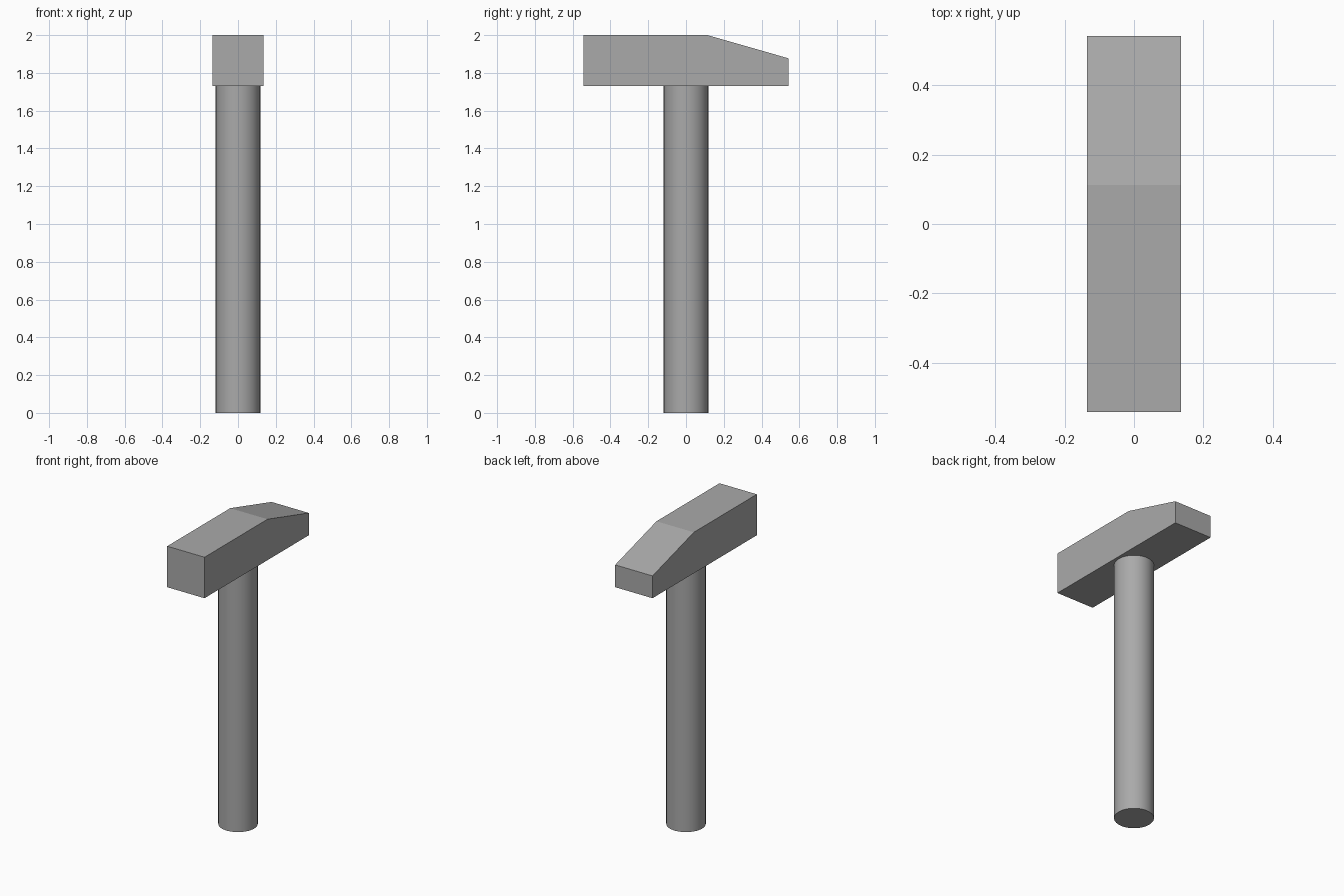
import bpy
import bmesh
import math

cube = bpy.data.objects.get("Cube")
if cube:
    bpy.data.objects.remove(cube, do_unlink=True)

HEAD_BASE, TOP = 1.73, 2.0
HALF_WIDTH, HALF_LENGTH = 0.136, 0.543

# One plain grey for the whole tool
grey = bpy.data.materials.new("plain_grey")
grey.use_nodes = True
colour = (0.4, 0.4, 0.4, 1)
grey.diffuse_color = colour
grey.node_tree.nodes["Principled BSDF"].inputs["Base Color"].default_value = colour

# Handle: straight round shaft
bpy.ops.mesh.primitive_cylinder_add(
    vertices=64, radius=0.118, depth=HEAD_BASE, location=(0, 0, HEAD_BASE / 2))
handle = bpy.context.object
handle.name = "handle"
handle.data.materials.append(grey)
bpy.ops.object.shade_smooth_by_angle(angle=math.radians(30))

# Head: side profile with a sloping rear, extruded across the width
profile = [(-HALF_LENGTH, HEAD_BASE), (HALF_LENGTH, HEAD_BASE),
           (HALF_LENGTH, 1.877), (0.113, TOP), (-HALF_LENGTH, TOP)]
bm = bmesh.new()
side = bm.faces.new([bm.verts.new((-HALF_WIDTH, y, z)) for y, z in profile])
extruded = bmesh.ops.extrude_face_region(bm, geom=[side])["geom"]
bmesh.ops.translate(bm, vec=(2 * HALF_WIDTH, 0, 0),
                    verts=[v for v in extruded if isinstance(v, bmesh.types.BMVert)])
# Restore the side cap if the extrusion consumed it
bmesh.ops.holes_fill(bm, edges=bm.edges[:], sides=len(profile))
bmesh.ops.recalc_face_normals(bm, faces=bm.faces[:])
mesh = bpy.data.meshes.new("hammer_head")
bm.to_mesh(mesh)
bm.free()
mesh.materials.append(grey)
head = bpy.data.objects.new("hammer_head", mesh)
bpy.context.collection.objects.link(head)
